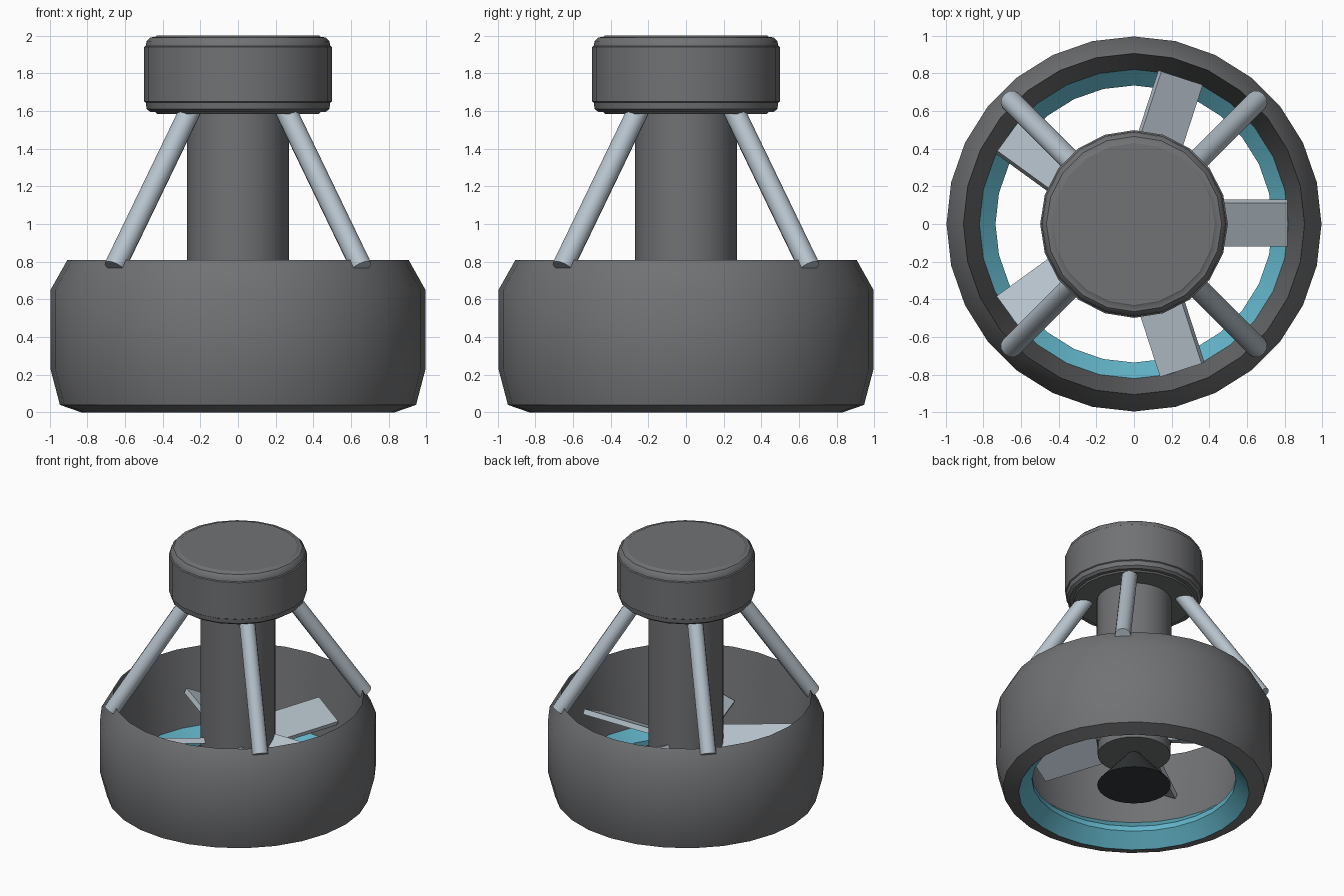
import bpy, bmesh, math
from mathutils import Vector, Matrix

if "Cube" in bpy.data.objects:
    bpy.data.objects.remove(bpy.data.objects["Cube"])


def material(name, rgb):
    m = bpy.data.materials.new(name)
    m.diffuse_color = (*rgb, 1)
    m.use_nodes = True
    m.node_tree.nodes["Principled BSDF"].inputs["Base Color"].default_value = m.diffuse_color
    return m


GREY = material("dark grey", (0.165, 0.168, 0.175))
LIGHT = material("light steel", (0.47, 0.54, 0.60))
TEAL = material("teal", (0.12, 0.45, 0.57))
BLACK = material("near black", (0.035, 0.04, 0.042))


def finish(name, bm, mats, angle=35):
    bmesh.ops.recalc_face_normals(bm, faces=bm.faces)
    me = bpy.data.meshes.new(name)
    bm.to_mesh(me)
    bm.free()
    for m in mats:
        me.materials.append(m)
    ob = bpy.data.objects.new(name, me)
    bpy.context.collection.objects.link(ob)
    bpy.ops.object.select_all(action='DESELECT')
    ob.select_set(True)
    bpy.context.view_layer.objects.active = ob
    bpy.ops.object.shade_smooth_by_angle(angle=math.radians(angle))
    return ob


def lathe(name, profile, sides, mats, closed=False, teal_spans=()):
    """Turn an (r, z) profile round the z axis; open ends are capped."""
    bm = bmesh.new()
    rings = [[bm.verts.new((r * math.cos(2 * math.pi * i / sides),
                            r * math.sin(2 * math.pi * i / sides), z))
              for i in range(sides)] for r, z in profile]
    n = len(rings)
    for k in range(n if closed else n - 1):
        a, b = rings[k], rings[(k + 1) % n]
        for i in range(sides):
            j = (i + 1) % sides
            f = bm.faces.new((a[i], a[j], b[j], b[i]))
            f.material_index = 1 if k in teal_spans else 0
    if not closed:
        bm.faces.new(rings[0])
        bm.faces.new(rings[-1])
    return finish(name, bm, mats)


# Duct shell with a teal throat on the inside
lathe("duct", [(0.905, 0.81), (0.995, 0.65), (0.995, 0.23), (0.945, 0.04),
               (0.83, 0.0), (0.735, 0.10), (0.735, 0.14), (0.82, 0.22)],
      28, [GREY, TEAL], closed=True, teal_spans=(4, 5, 6))

# Central column, propeller hub and flared tail cone
lathe("column", [(0.27, 0.42), (0.27, 1.60)], 28, [GREY])
lathe("propeller_hub", [(0.262, 0.31), (0.262, 0.42)], 28, [GREY])
lathe("tail_cone", [(0.265, 0.06), (0.04, 0.32)], 28, [BLACK])

# Motor cap with stepped, rounded rims
lathe("motor_cap", [(0.43, 1.585), (0.44, 1.595), (0.465, 1.595), (0.485, 1.61),
                    (0.49, 1.645), (0.498, 1.65), (0.498, 1.94), (0.49, 1.945),
                    (0.485, 1.97), (0.465, 1.99), (0.44, 1.993), (0.43, 2.0)],
      20, [GREY])

# Four slanted struts on the diagonals
top, low = Vector((0.24, 0.24, 1.63)), Vector((0.655, 0.655, 0.77))
axis = top - low
for k in range(4):
    bm = bmesh.new()
    turn = (Matrix.Rotation(k * math.pi / 2, 4, 'Z')
            @ Matrix.Translation((top + low) / 2)
            @ axis.to_track_quat('Z', 'Y').to_matrix().to_4x4())
    bmesh.ops.create_cone(bm, cap_ends=True, segments=12, radius1=0.058,
                          radius2=0.058, depth=axis.length, matrix=turn)
    finish(f"strut_{k + 1}", bm, [LIGHT])

# Five pitched propeller blades
for k in range(5):
    bm = bmesh.new()
    place = (Matrix.Rotation(k * 2 * math.pi / 5, 4, 'Z')
             @ Matrix.Translation((0.51, 0.005, 0.46))
             @ Matrix.Rotation(math.radians(25), 4, 'X')
             @ Matrix.Diagonal((0.61, 0.255, 0.04, 1)))
    bmesh.ops.create_cube(bm, size=1, matrix=place)
    finish(f"blade_{k + 1}", bm, [LIGHT])
